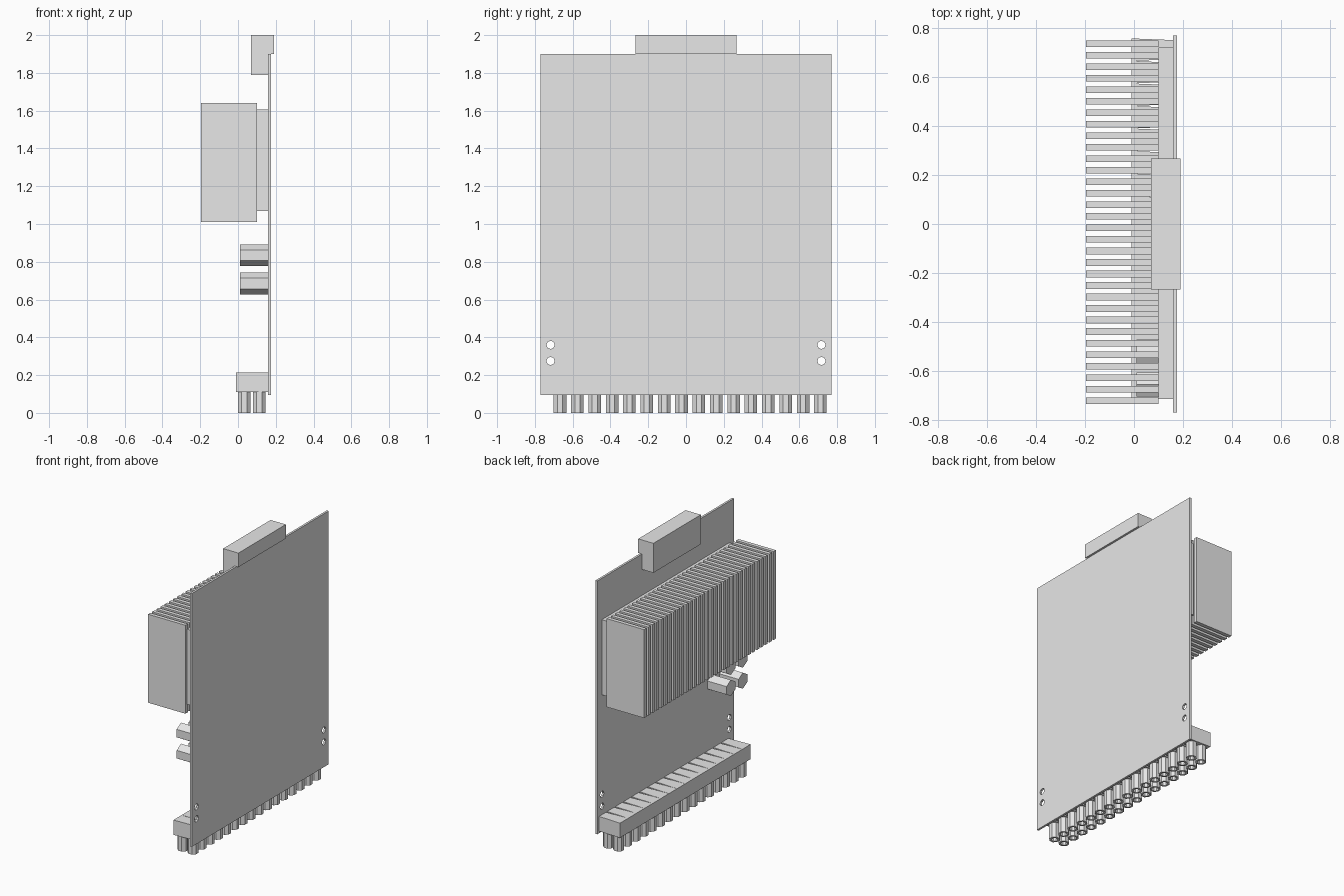
import bpy
import bmesh
import math
from mathutils import Matrix, Vector

cube = bpy.data.objects.get("Cube")
if cube:
    bpy.data.objects.remove(cube, do_unlink=True)

# One neutral grey for every part
grey = bpy.data.materials.new("light grey")
grey.use_nodes = True
grey.diffuse_color = (0.8, 0.8, 0.8, 1)
grey.node_tree.nodes["Principled BSDF"].inputs["Base Color"].default_value = (0.8, 0.8, 0.8, 1)


def finish(name, bm):
    bmesh.ops.recalc_face_normals(bm, faces=bm.faces)
    mesh = bpy.data.meshes.new(name)
    bm.to_mesh(mesh)
    bm.free()
    mesh.materials.append(grey)
    obj = bpy.data.objects.new(name, mesh)
    bpy.context.collection.objects.link(obj)
    return obj


def add_box(bm, low, high):
    low, high = Vector(low), Vector(high)
    size = Matrix.Diagonal((high - low).to_4d())
    bmesh.ops.create_cube(bm, size=1, matrix=Matrix.Translation((low + high) / 2) @ size)


def add_prism(bm, centre, radius, length, sides, rotation=Matrix()):
    return bmesh.ops.create_cone(bm, cap_ends=True, segments=sides, radius1=radius, radius2=radius,
                                 depth=length, matrix=Matrix.Translation(centre) @ rotation)["verts"]


def box(name, low, high):
    bm = bmesh.new()
    add_box(bm, low, high)
    return finish(name, bm)


along_x = Matrix.Rotation(math.pi / 2, 4, "Y")

# Circuit board with two mounting holes near each lower corner
board = box("circuit_board", (0.16, -0.77, 0.095), (0.175, 0.77, 1.9))
bm = bmesh.new()
for y in (-0.717, 0.717):
    for z in (0.275, 0.36):
        add_prism(bm, (0.167, y, z), 0.022, 0.1, 8, along_x)
cutter = finish("hole_cutter", bm)
cutter.hide_render = True
cut = board.modifiers.new("holes", "BOOLEAN")
cut.operation = "DIFFERENCE"
cut.solver = "EXACT"
cut.object = cutter
bpy.context.view_layer.objects.active = board
bpy.ops.object.modifier_apply(modifier=cut.name)
bpy.data.objects.remove(cutter, do_unlink=True)

# Top connector, hooked over the upper edge of the board
bm = bmesh.new()
profile = [(0.07, 1.79), (0.16, 1.79), (0.16, 1.9), (0.19, 1.9), (0.19, 2.0), (0.07, 2.0)]
face = bm.faces.new([bm.verts.new((x, -0.267, z)) for x, z in profile])
side = bmesh.ops.extrude_face_region(bm, geom=[face])["geom"]
bmesh.ops.translate(bm, vec=(0, 0.534, 0), verts=[v for v in side if isinstance(v, bmesh.types.BMVert)])
finish("top_connector", bm)

# Heat sink base and its row of fins
box("heat_sink_base", (0.10, -0.715, 1.07), (0.16, 0.72, 1.605))
bm = bmesh.new()
for i in range(32):
    y = -0.721 + i * 0.047
    add_box(bm, (-0.195, y - 0.0135, 1.01), (0.10, y + 0.0135, 1.64))
finish("heat_sink_fins", bm)

# Four hexagonal capacitors
bm = bmesh.new()
for y in (-0.52, -0.655):
    for z in (0.685, 0.835):
        add_prism(bm, (0.085, y, z), 0.057, 0.15, 6, along_x @ Matrix.Rotation(math.pi / 2, 4, "Z"))
finish("capacitors", bm)

# Power sockets: tapered housings, each with two hollow plugs below
housings, plugs = bmesh.new(), bmesh.new()
for i in range(16):
    y = -0.667 + i * 0.0919
    add_box(housings, (-0.01, y - 0.046, 0.11), (0.16, y + 0.046, 0.215))
    housings.verts.ensure_lookup_table()
    for v in housings.verts[-8:]:
        if v.co.x > 0:
            v.co.y = y + (v.co.y - y) * 0.85
    for x in (0.033, 0.112):
        add_prism(plugs, (x, y, 0.055), 0.036, 0.11, 8, Matrix.Rotation(math.pi / 8, 4, "Z"))
ends = [f for f in plugs.faces if f.calc_center_median().z < 0.001]
bmesh.ops.inset_individual(plugs, faces=ends, thickness=0.014)
bores = bmesh.ops.extrude_discrete_faces(plugs, faces=ends)["faces"]
for f in bores:
    bmesh.ops.translate(plugs, vec=(0, 0, 0.06), verts=f.verts)
finish("socket_housings", housings)
finish("socket_plugs", plugs)
